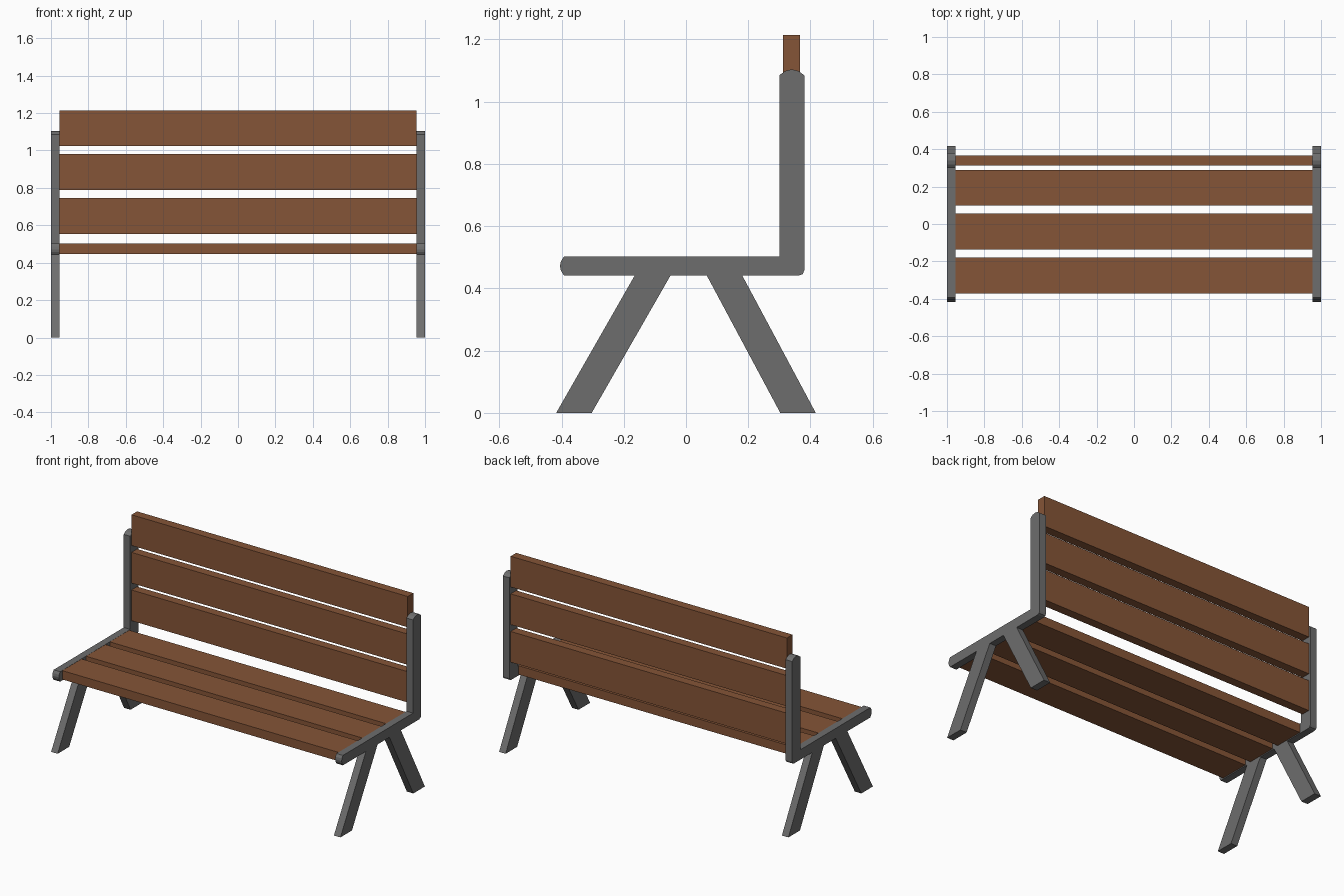
import bpy, bmesh

if "Cube" in bpy.data.objects:
    bpy.data.objects.remove(bpy.data.objects["Cube"])

X_IN, X_OUT = 0.955, 1.0

wood = bpy.data.materials.new("brown_wood")
wood.diffuse_color = (0.235, 0.09, 0.038, 1)
wood.use_nodes = True
wood.node_tree.nodes["Principled BSDF"].inputs["Base Color"].default_value = wood.diffuse_color
metal = bpy.data.materials.new("grey_metal")
metal.diffuse_color = (0.155, 0.155, 0.155, 1)
metal.use_nodes = True
metal.node_tree.nodes["Principled BSDF"].inputs["Base Color"].default_value = metal.diffuse_color


def extrude_profile(name, profile, x0, x1, mat):
    """Extrude a closed (y, z) outline from x0 to x1."""
    bm = bmesh.new()
    face = bm.faces.new([bm.verts.new((x0, y, z)) for y, z in profile])
    res = bmesh.ops.extrude_face_region(bm, geom=[face])
    verts = [g for g in res["geom"] if isinstance(g, bmesh.types.BMVert)]
    bmesh.ops.translate(bm, verts=verts, vec=(x1 - x0, 0, 0))
    bmesh.ops.recalc_face_normals(bm, faces=bm.faces)
    mesh = bpy.data.meshes.new(name)
    bm.to_mesh(mesh)
    bm.free()
    mesh.materials.append(mat)
    obj = bpy.data.objects.new(name, mesh)
    bpy.context.collection.objects.link(obj)
    return obj


def slat(name, y0, y1, z0, z1):
    extrude_profile(name, [(y0, z0), (y1, z0), (y1, z1), (y0, z1)], -X_IN, X_IN, wood)


# L-shaped side frame with rounded ends and heel
frame = [
    (-0.392, 0.441), (0.362, 0.441), (0.375, 0.446), (0.38, 0.458),
    (0.38, 1.085), (0.361, 1.099), (0.34, 1.104), (0.319, 1.099), (0.30, 1.085),
    (0.30, 0.503), (-0.392, 0.503), (-0.402, 0.487), (-0.405, 0.472), (-0.402, 0.457),
]
# Splayed legs, cut flat at floor and frame
front_leg = [(-0.417, 0), (-0.303, 0), (-0.05, 0.441), (-0.165, 0.441)]
back_leg = [(0.303, 0), (0.417, 0), (0.181, 0.441), (0.067, 0.441)]

for side, s in (("left", -1), ("right", 1)):
    for part, profile in (("frame", frame), ("front_leg", front_leg), ("back_leg", back_leg)):
        extrude_profile(f"{side}_{part}", profile, s * X_IN, s * X_OUT, metal)

# Seat and backrest boards
for i in range(3):
    y = -0.371 + i * 0.235
    slat(f"seat_slat_{i + 1}", y, y + 0.191, 0.447, 0.502)
    z = 0.553 + i * 0.235
    slat(f"back_slat_{i + 1}", 0.312, 0.367, z, z + 0.192)
